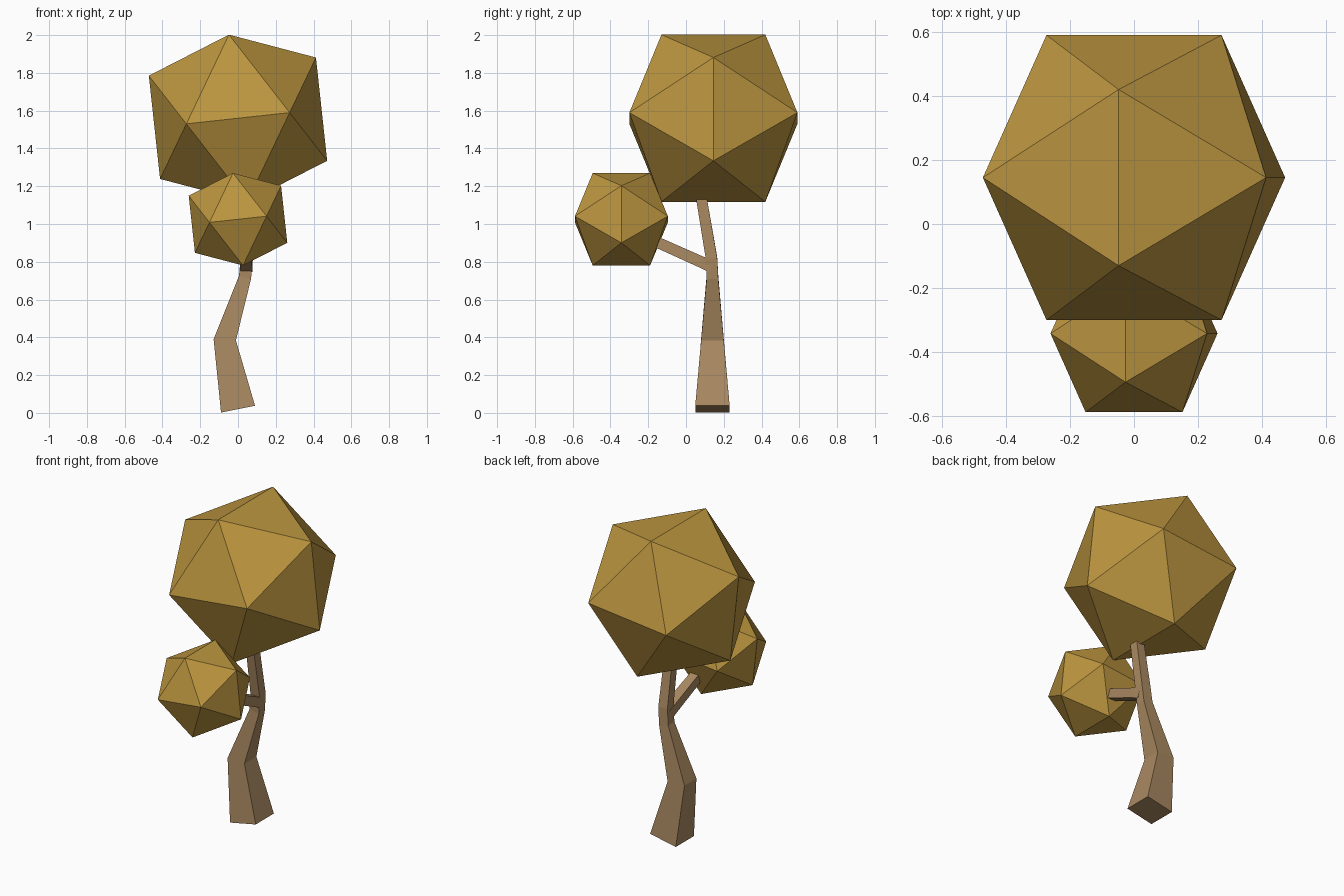
import bpy, bmesh, math
from mathutils import Matrix, Vector

if "Cube" in bpy.data.objects:
    bpy.data.objects.remove(bpy.data.objects["Cube"])

def material(name, color):
    m = bpy.data.materials.new(name)
    m.diffuse_color = color
    m.use_nodes = True
    m.node_tree.nodes["Principled BSDF"].inputs["Base Color"].default_value = m.diffuse_color
    return m

bark = material("bark", (0.40, 0.25, 0.12, 1))
leaf = material("leaf", (0.50, 0.30, 0.05, 1))

def add_object(name, bm, mat):
    bmesh.ops.recalc_face_normals(bm, faces=bm.faces[:])
    mesh = bpy.data.meshes.new(name)
    bm.to_mesh(mesh)
    bm.free()
    mesh.materials.append(mat)
    ob = bpy.data.objects.new(name, mesh)
    bpy.context.collection.objects.link(ob)
    return ob

def limb(name, rings):
    """Four-sided loft; each ring = centre, half vectors u and v."""
    bm = bmesh.new()
    loops = []
    for c, u, v in rings:
        c, u, v = Vector(c), Vector(u), Vector(v)
        loops.append([bm.verts.new(p) for p in (c - u - v, c + u - v, c + u + v, c - u + v)])
    for a, b in zip(loops, loops[1:]):
        for i in range(4):
            j = (i + 1) % 4
            bm.faces.new((a[i], a[j], b[j], b[i]))
    bm.faces.new(loops[0][::-1])
    bm.faces.new(loops[-1])
    return add_object(name, bm, bark)

def crown(name, centre, half_edge):
    """Icosahedron with one edge facing the front, tilted slightly about y."""
    phi = (1 + math.sqrt(5)) / 2
    s, t = half_edge, half_edge * phi
    bm = bmesh.new()
    for a in (-1, 1):
        for b in (-1, 1):
            for p in ((a * s, b * t, 0), (a * t, 0, b * s), (0, a * s, b * t)):
                bm.verts.new(p)
    bmesh.ops.convex_hull(bm, input=bm.verts[:])
    turn = Matrix.Translation(centre) @ Matrix.Rotation(math.radians(-6.2), 4, 'Y')
    bmesh.ops.transform(bm, matrix=turn, verts=bm.verts[:])
    return add_object(name, bm, leaf)

# Crooked tapering trunk
limb("trunk", [
    ((0.00, 0.14, 0.020), (0.09, 0, 0.018), (0, 0.091, 0)),
    ((-0.07, 0.14, 0.387), (0.059, 0, -0.003), (0, 0.06, 0)),
    ((0.037, 0.14, 0.717), (0.032, 0, -0.008), (0, 0.031, 0)),
    ((0.047, 0.135, 0.82), (0.032, 0, -0.003), (0, 0.03, 0.004)),
    ((0.045, 0.082, 1.135), (0.028, 0, 0), (0, 0.028, 0.005)),
])

# Side branch reaching the small crown
limb("branch", [
    ((0.044, 0.135, 0.775), (0.032, 0, 0), (0, 0.013, 0.030)),
    ((0.044, 0.085, 0.797), (0.032, 0, 0), (0, 0.012, 0.028)),
    ((0.035, -0.19, 0.92), (0.028, 0, 0), (0, 0.012, 0.026)),
])

# Foliage
crown("large_crown", (0, 0.145, 1.56), 0.275)
crown("small_crown", (0, -0.342, 1.025), 0.152)
